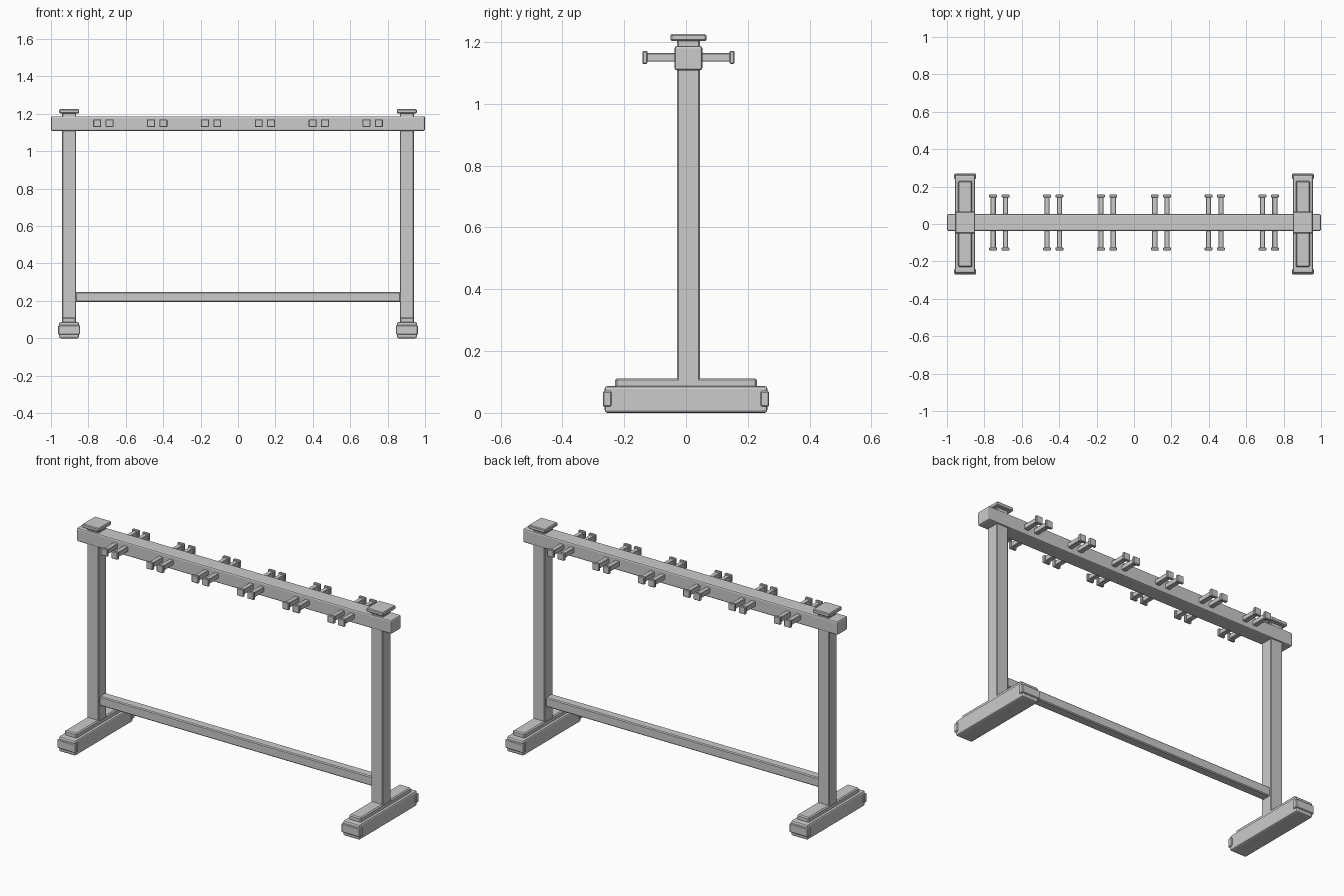
import bpy, bmesh

if "Cube" in bpy.data.objects:
    bpy.data.objects.remove(bpy.data.objects["Cube"])

YC = 0.008  # the upper frame sits slightly behind centre


def box(name, x, y, z, bevel=0.006, segments=1):
    """Bevelled box from (min, max) ranges on each axis."""
    bm = bmesh.new()
    bmesh.ops.create_cube(bm, size=1)
    for v in bm.verts:
        for i, (lo, hi) in enumerate((x, y, z)):
            v.co[i] = (hi - lo) * v.co[i]
    bmesh.ops.bevel(bm, geom=bm.edges[:], offset=bevel, segments=segments,
                    profile=0.5, affect='EDGES')
    mesh = bpy.data.meshes.new(name)
    bm.to_mesh(mesh)
    bm.free()
    obj = bpy.data.objects.new(name, mesh)
    obj.location = [(lo + hi) / 2 for lo, hi in (x, y, z)]
    bpy.context.collection.objects.link(obj)
    return obj


def span(c, half):
    return (c - half, c + half)


# Rails
box("top_beam", (-1, 1), span(YC, 0.045), (1.108, 1.187), 0.008, 2)
box("lower_rail", (-0.868, 0.868), span(YC, 0.027), (0.193, 0.247), 0.005)

# End frames: foot, plate, post, neck and cap on each side
for side, s in (("left", -1), ("right", 1)):
    c = 0.903 * s
    box(f"{side}_foot", span(c, 0.053), (-0.263, 0.263), (0, 0.087), 0.009, 2)
    for end, e in (("front", -1), ("back", 1)):
        box(f"{side}_{end}_foot_cap", span(c, 0.059),
            span(0.255 * e, 0.014), (0.02, 0.07), 0.004)
    box(f"{side}_foot_plate", span(c, 0.038), (-0.23, 0.23), (0.08, 0.112), 0.006)
    box(f"{side}_post", span(c, 0.037), span(YC, 0.037), (0.08, 1.115), 0.004)
    box(f"{side}_cap_neck", span(c, 0.037), span(YC, 0.037), (1.18, 1.208), 0.004)
    box(f"{side}_cap", span(c, 0.053), span(YC, 0.058), (1.203, 1.225), 0.004)

# Six pairs of holding pegs on both faces of the beam
for n in range(6):
    for k in (-1, 1):
        px = (n - 2.5) * 0.288 + 0.033 * k
        for face, e in (("front", -1), ("back", 1)):
            tag = f"{face}_{n + 1}_{'a' if k < 0 else 'b'}"
            box(f"peg_{tag}", span(px, 0.014), span(YC + e * 0.088, 0.052),
                span(1.15, 0.014), 0.003)
            box(f"peg_head_{tag}", span(px, 0.021), span(YC + e * 0.141, 0.008),
                span(1.15, 0.021), 0.003)
